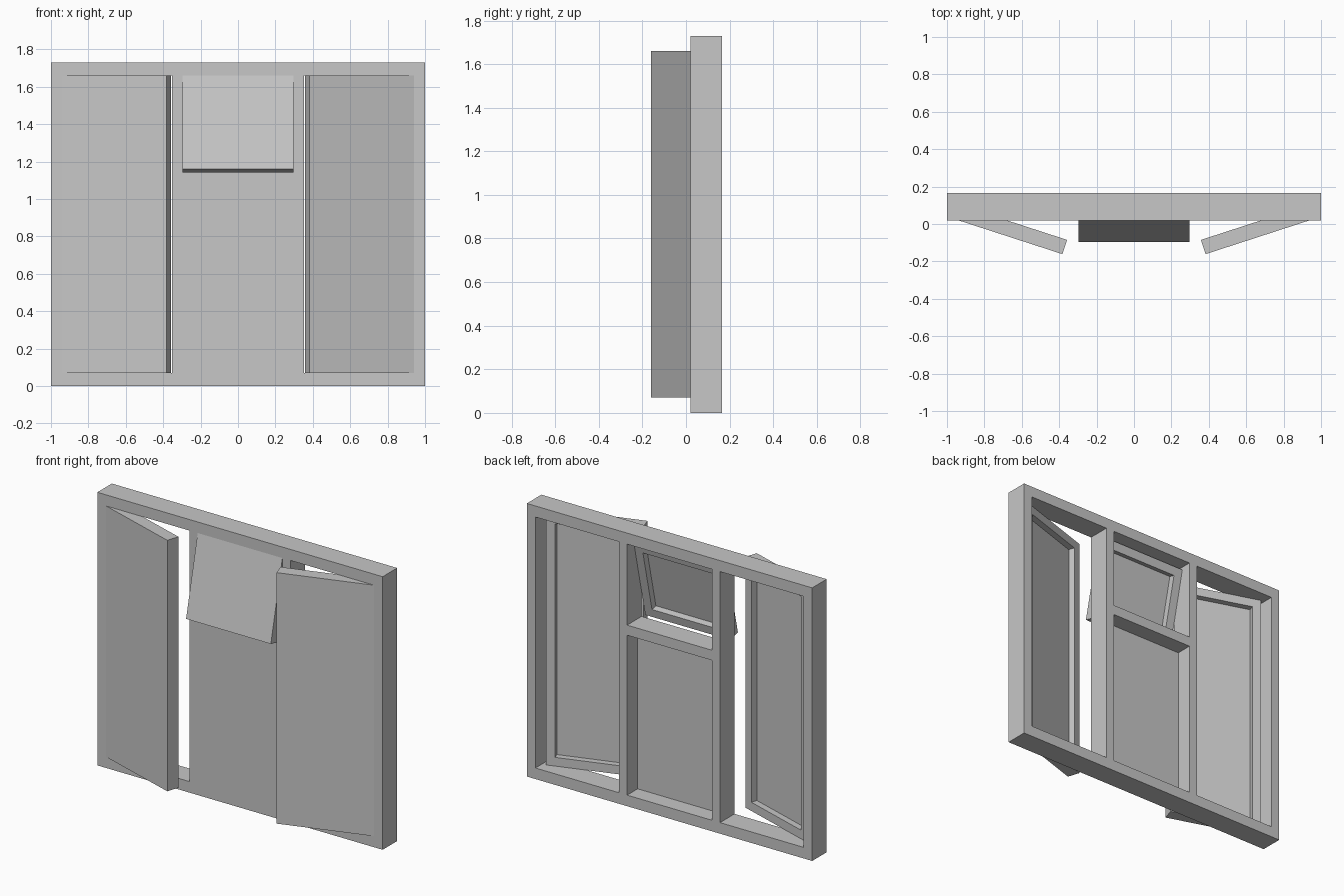
import bpy
import bmesh
from math import radians
from mathutils import Matrix, Vector

cube = bpy.data.objects.get("Cube")
if cube:
    bpy.data.objects.remove(cube, do_unlink=True)

# Main dimensions
HEIGHT = 1.73
FRONT, BACK = 0.02, 0.165
SIDE_EDGE = 0.94          # outer edge of the side openings
SIDE_INNER = 0.354        # inner edge of the side openings
CENTRE = 0.297            # half width of the centre openings
BOTTOM, TOP = 0.07, 1.66
TRANSOM_LOW, TRANSOM_TOP = 1.083, 1.147
SASH_DEPTH, RAIL, RECESS = 0.08, 0.055, 0.04

grey = bpy.data.materials.new("plain_grey")
grey.use_nodes = True
colour = (0.57, 0.57, 0.57, 1)
grey.diffuse_color = colour
grey.node_tree.nodes["Principled BSDF"].inputs["Base Color"].default_value = colour


def box_mesh(low, high):
    """bmesh box between two corners"""
    low, high = Vector(low), Vector(high)
    bm = bmesh.new()
    size = Matrix.Diagonal((*(high - low), 1))
    bmesh.ops.create_cube(bm, size=1, matrix=Matrix.Translation((low + high) / 2) @ size)
    return bm


def add_object(name, bm):
    mesh = bpy.data.meshes.new(name)
    bm.to_mesh(mesh)
    bm.free()
    mesh.materials.append(grey)
    obj = bpy.data.objects.new(name, mesh)
    bpy.context.collection.objects.link(obj)
    return obj


def add_sash(name, low, high, hinge, angle, axis):
    """Panel with a flush front and a recessed back, swung about its hinge"""
    bm = box_mesh(low, high)
    back = max(bm.faces, key=lambda f: f.calc_center_median().y)
    bmesh.ops.inset_region(bm, faces=[back], thickness=RAIL, use_even_offset=True)
    pane = bmesh.ops.extrude_discrete_faces(bm, faces=[back])["faces"][0]
    bmesh.ops.translate(bm, verts=pane.verts, vec=(0, -RECESS, 0))
    obj = add_object(name, bm)
    obj.matrix_world = Matrix.Translation(hinge) @ Matrix.Rotation(radians(angle), 4, axis)
    return obj


# Fixed frame: a block with three through openings and one blind centre pocket
frame = add_object("window_frame", box_mesh((-1, FRONT, 0), (1, BACK, HEIGHT)))
openings = [
    (-SIDE_EDGE, -SIDE_INNER, -0.1, BOTTOM, TOP),
    (SIDE_INNER, SIDE_EDGE, -0.1, BOTTOM, TOP),
    (-CENTRE, CENTRE, -0.1, TRANSOM_TOP, TOP),
    (-CENTRE, CENTRE, FRONT + 0.04, BOTTOM, TRANSOM_LOW),
]
bpy.context.view_layer.objects.active = frame
for x0, x1, y0, z0, z1 in openings:
    cutter = add_object("opening_cutter", box_mesh((x0, y0, z0), (x1, 0.4, z1)))
    cutter.hide_render = True
    cut = frame.modifiers.new("opening", "BOOLEAN")
    cut.operation = "DIFFERENCE"
    cut.solver = "EXACT"
    cut.object = cutter
    bpy.ops.object.modifier_apply(modifier=cut.name)
    bpy.data.objects.remove(cutter, do_unlink=True)

# Side sashes, hinged at the outer edges and swung forward
width = SIDE_EDGE - SIDE_INNER
for side, name in ((-1, "right_sash"), (1, "left_sash")):
    x0, x1 = sorted((0, -side * width))
    add_sash(name, (x0, 0, 0), (x1, SASH_DEPTH, TOP - BOTTOM),
             (side * SIDE_EDGE, FRONT, BOTTOM), side * 18, "Z")

# Top vent, hinged along its upper edge
add_sash("top_vent", (-CENTRE, 0, TRANSOM_TOP - TOP), (CENTRE, SASH_DEPTH, 0),
         (0, FRONT, TOP), -13, "X")
